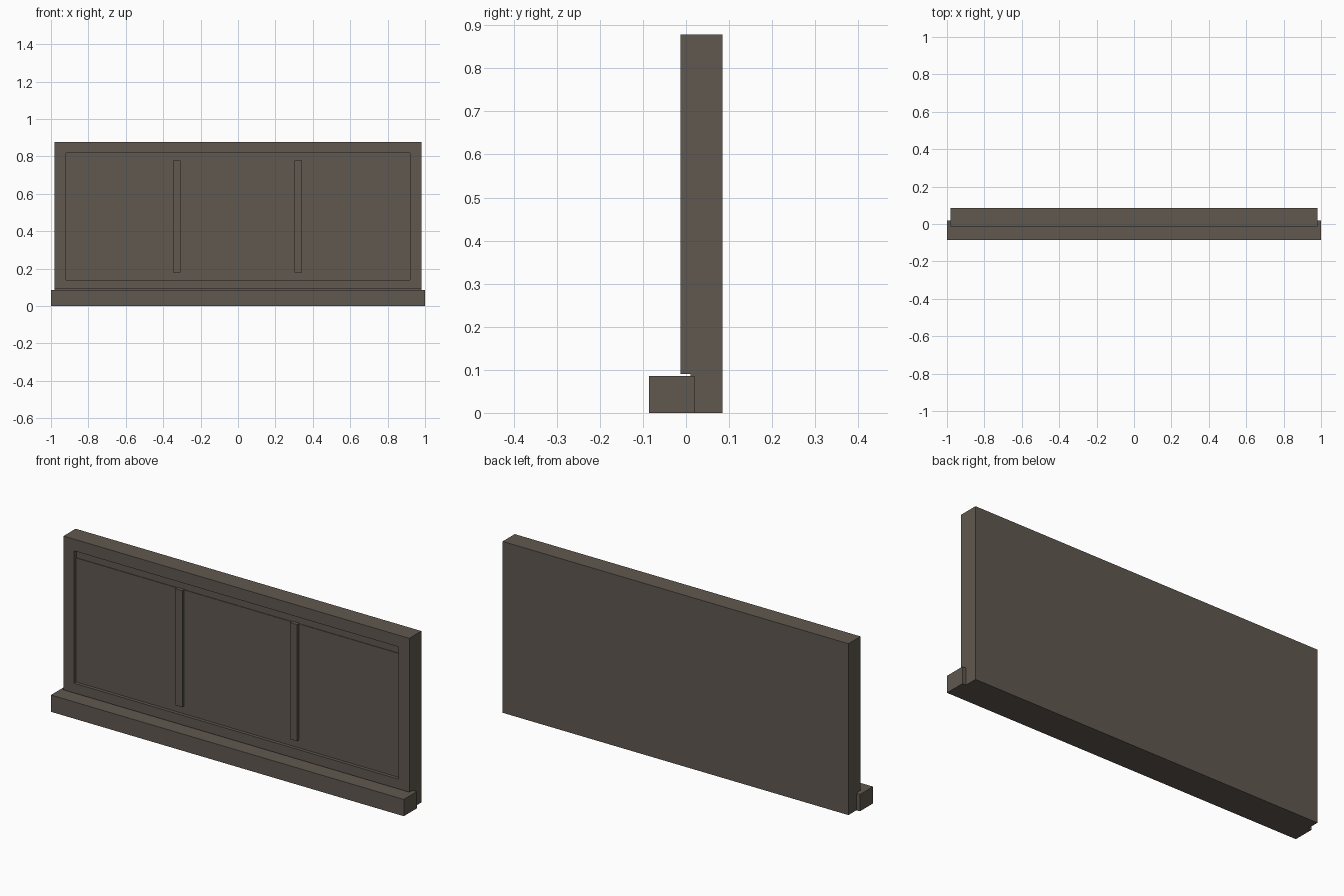
import bpy, bmesh
from mathutils import Vector

cube = bpy.data.objects.get("Cube")
if cube:
    bpy.data.objects.remove(cube, do_unlink=True)

# One colour for the whole wall panel
mat = bpy.data.materials.new("grey_brown")
mat.use_nodes = True
colour = (0.117, 0.098, 0.08, 1)
mat.diffuse_color = colour
mat.node_tree.nodes["Principled BSDF"].inputs["Base Color"].default_value = colour


def box_mesh(low, high):
    bm = bmesh.new()
    bmesh.ops.create_cube(bm, size=1)
    low, high = Vector(low), Vector(high)
    for v in bm.verts:
        v.co = Vector(l + (c + 0.5) * (h - l) for l, h, c in zip(low, high, v.co))
    return bm


def finish(name, bm):
    mesh = bpy.data.meshes.new(name)
    bm.to_mesh(mesh)
    bm.free()
    mesh.materials.append(mat)
    obj = bpy.data.objects.new(name, mesh)
    bpy.context.collection.objects.link(obj)
    return obj


def box(name, low, high):
    return finish(name, box_mesh(low, high))


# Backing slab and projecting plinth
box("backing_slab", (-0.98, 0.01, 0), (0.98, 0.085, 0.878))
box("plinth", (-1, -0.086, 0), (1, 0.02, 0.086))

# Front frame with a recessed field
bm = box_mesh((-0.98, -0.013, 0.09), (0.98, 0.01, 0.878))
bm.normal_update()
front = min(bm.faces, key=lambda f: f.calc_center_median().y)
for push in (False, True):
    bmesh.ops.inset_individual(bm, faces=[front], thickness=0 if push else 0.05)
    for v in front.verts:
        v.co.x = 0.92 if v.co.x > 0 else -0.92
        v.co.z = 0.818 if v.co.z > 0.48 else 0.14
        if push:
            v.co.y = 0.007
finish("front_frame", bm)

# Thin infill board inside the frame
box("infill_board", (-0.92, 0.004, 0.14), (0.92, 0.008, 0.775))

# Two upright dividers
for side, x in (("right", -0.328), ("left", 0.323)):
    box(side + "_divider", (x - 0.02, -0.011, 0.18), (x + 0.02, 0.008, 0.777))
